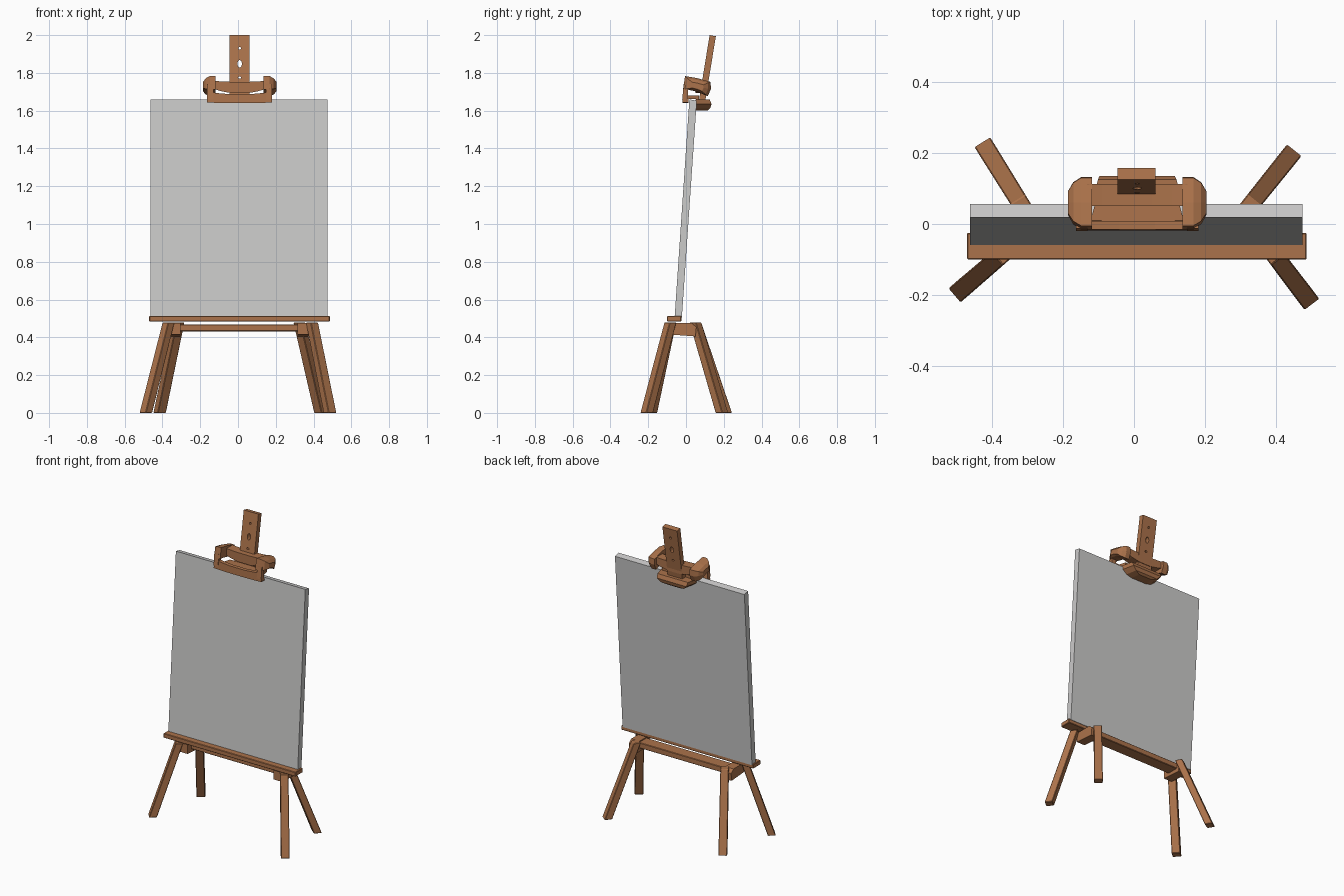
import bpy, bmesh, math
from mathutils import Vector

if "Cube" in bpy.data.objects:
    bpy.data.objects.remove(bpy.data.objects["Cube"])


def material(name, rgb):
    m = bpy.data.materials.new(name)
    m.diffuse_color = (*rgb, 1)
    m.use_nodes = True
    m.node_tree.nodes["Principled BSDF"].inputs["Base Color"].default_value = m.diffuse_color
    return m


WOOD = material("warm wood", (0.41, 0.17, 0.07))
GREY = material("canvas grey", (0.60, 0.595, 0.59))


def loft(name, rings, mat=WOOD, bevel=0.0):
    """Skin rings of equal point count, closed at both ends."""
    bm = bmesh.new()
    vs = [[bm.verts.new(p) for p in r] for r in rings]
    n = len(vs[0])
    for a, b in zip(vs, vs[1:]):
        for i in range(n):
            bm.faces.new((a[i], a[(i + 1) % n], b[(i + 1) % n], b[i]))
    bm.faces.new(vs[0])
    bm.faces.new(vs[-1])
    bmesh.ops.recalc_face_normals(bm, faces=bm.faces[:])
    me = bpy.data.meshes.new(name)
    bm.to_mesh(me)
    bm.free()
    me.materials.append(mat)
    ob = bpy.data.objects.new(name, me)
    bpy.context.collection.objects.link(ob)
    if bevel:
        mod = ob.modifiers.new("soft edge", "BEVEL")
        mod.width, mod.segments = bevel, 1
    return ob


def along_x(name, x0, x1, yz, **kw):
    return loft(name, [[(x, y, z) for y, z in yz] for x in (x0, x1)], **kw)


def box(name, x0, x1, y0, y1, z0, z1, **kw):
    return along_x(name, x0, x1, [(y0, z0), (y1, z0), (y1, z1), (y0, z1)], **kw)


# canvas board leaning back, and the ledge it stands on
along_x("canvas", -0.462, 0.474,
        [(-0.06, 0.508), (-0.022, 0.505), (0.057, 1.652), (0.018, 1.66)], mat=GREY)
box("ledge", -0.47, 0.486, -0.10, -0.025, 0.483, 0.512, bevel=0.003)

# lower frame
box("frame_beam", -0.35, 0.36, -0.045, 0.035, 0.432, 0.468, bevel=0.003)
for side, x in (("left", -0.335), ("right", 0.345)):
    along_x(side + "_cross_piece", x - 0.03, x + 0.03,
            [(-0.085, 0.415), (0.05, 0.405), (0.055, 0.455), (0.03, 0.475), (-0.085, 0.475)])


# splayed legs: each cut level at floor and top
def leg(name, foot, top, foot_w=0.052, foot_d=0.047):
    f, t = Vector((*foot, 0)), Vector((*top, 0.478))
    d = (f - t)
    d.z = 0
    d.normalize()
    s = Vector((-d.y, d.x, 0))
    rings = []
    for c, k in ((f, 1.0), (t, 0.95)):
        rings.append([c + d * (i * foot_d / 2 * k) + s * (j * foot_w / 2 * k)
                      for i, j in ((-1, -1), (1, -1), (1, 1), (-1, 1))])
    loft(name, rings, bevel=0.003)


leg("front_left_leg", (-0.488, -0.186), (-0.368, -0.083))
leg("front_right_leg", (0.487, -0.208), (0.392, -0.083))
leg("back_left_leg", (-0.415, 0.211), (-0.315, 0.05))
leg("back_right_leg", (0.437, 0.19), (0.325, 0.05))

# top post with round hole and slot
post = along_x("post", -0.046, 0.06,
               [(0.064, 1.625), (0.097, 1.62), (0.158, 1.994), (0.125, 2.0)])
for z, rx, rz in ((1.93, 0.007, 0.007), (1.848, 0.012, 0.02), (1.775, 0.008, 0.006)):
    bpy.ops.mesh.primitive_cylinder_add(vertices=14, radius=1, depth=0.3,
                                        location=(0.009, 0.1, z),
                                        rotation=(math.pi / 2, 0, 0))
    cut = bpy.context.object
    cut.name = "hole_cutter"
    cut.scale = (rx, rz, 1)
    cut.hide_render = True
    cut.hide_set(True)
    mod = post.modifiers.new("hole", "BOOLEAN")
    mod.operation, mod.object, mod.solver = "DIFFERENCE", cut, "EXACT"

# clamp: side arms with bulging outer caps
MID = 0.009
ARM = [(-0.016, 1.712), (-0.005, 1.783), (0.06, 1.772), (0.13, 1.752),
       (0.132, 1.715), (0.115, 1.676), (0.06, 1.70), (0.008, 1.712)]
cy, cz = 0.06, 1.725
for side, s in (("left", -1), ("right", 1)):
    rings = []
    for off, k in ((0.127, 1.0), (0.158, 1.0), (0.180, 0.8), (0.195, 0.45)):
        rings.append([(MID + s * off, cy + (y - cy) * k, cz + (z - cz) * k) for y, z in ARM])
    loft(side + "_clamp_arm", rings)
    # link from arm down to front plate
    a, b = sorted((MID + s * 0.14, MID + s * 0.172))
    along_x(side + "_clamp_link", a, b,
            [(-0.02, 1.66), (0.008, 1.66), (0.012, 1.72), (-0.012, 1.74)])

# clamp: front plate with a dipped upper edge
XS = [-0.172, -0.12, -0.05, 0.05, 0.12, 0.172]


def plate_ring(y_low, y_high):
    low = [(MID + x, y_low, 1.640 + 0.1 * x * x) for x in XS]
    high = [(MID + x, y_high, 1.686 + 0.5 * x * x) for x in reversed(XS)]
    return low + high


loft("clamp_front_plate", [plate_ring(-0.018, -0.016), plate_ring(0.014, 0.008)])

# clamp: shelf resting over the canvas edge
loft("clamp_shelf", [[(MID - w, y, z), (MID + w, y, z), (MID + w, y, z + 0.02), (MID - w, y, z + 0.02)]
                     for w, y, z in ((0.135, -0.005, 1.662), (0.115, 0.07, 1.66))])


# clamp: crossbar joining the arms, sagging in the middle
def bar_ring(y):
    low = [(MID + x * 0.82, y, 1.69 + 0.9 * x * x) for x in XS]
    high = [(MID + x * 0.82, y, 1.752 + 0.2 * x * x) for x in reversed(XS)]
    return low + high


loft("clamp_crossbar", [bar_ring(0.05), bar_ring(0.112)])

# clamp: boat-shaped jaw behind the canvas
loft("clamp_back_jaw",
     [[(MID + x, y0, 1.66) for x, y0 in ((-w, 0.05), (w, 0.05), (w * 0.85, d), (-w * 0.85, d))]
      if i == 0 else
      [(MID + x, y, z) for x, y in ((-w, 0.052), (w, 0.052), (w * 0.85, d), (-w * 0.85, d))]
      for i, (w, d, z) in enumerate(((0.13, 0.125, 1.66), (0.125, 0.135, 1.635),
                                     (0.095, 0.128, 1.612), (0.055, 0.115, 1.602)))])
